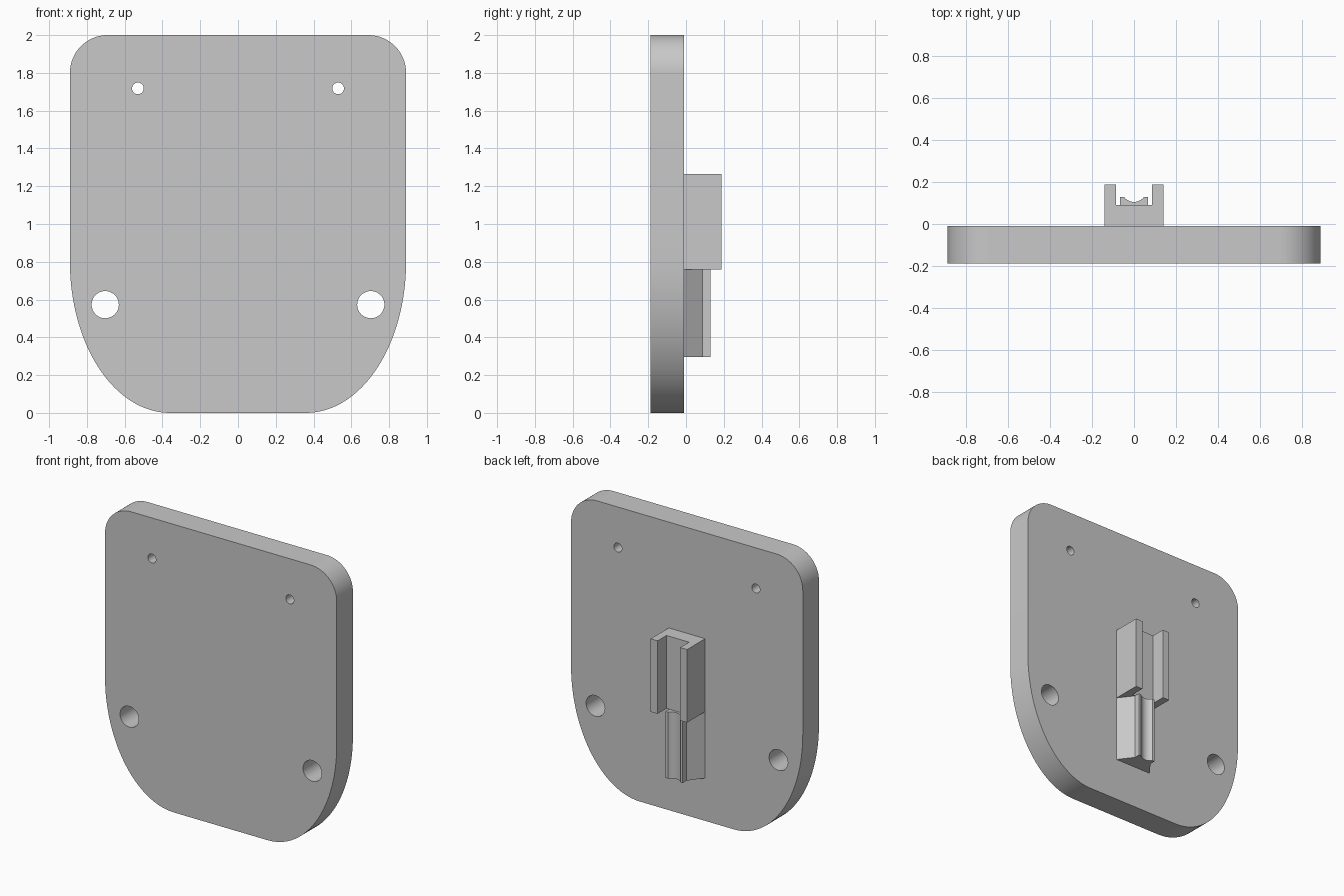
import bpy, bmesh, math

cube = bpy.data.objects.get("Cube")
if cube:
    bpy.data.objects.remove(cube, do_unlink=True)

GREY = (0.58, 0.58, 0.58, 1.0)
grey = bpy.data.materials.new("light_grey")
grey.use_nodes = True
grey.diffuse_color = GREY
grey.node_tree.nodes["Principled BSDF"].inputs["Base Color"].default_value = GREY


def arc(cx, cy, rx, ry, start, end, steps):
    """Points on an elliptical arc, angles in degrees."""
    angles = [math.radians(start + (end - start) * i / steps) for i in range(steps + 1)]
    return [(cx + rx * math.cos(a), cy + ry * math.sin(a)) for a in angles]


def mirrored(half):
    """Complete a right-hand half outline with its mirror image."""
    return half + [(-x, y) for x, y in reversed(half)]


def prism(name, outline, place, low, high):
    """Extrude an outline; place(u, v, depth) gives the 3D position."""
    bm = bmesh.new()
    face = bm.faces.new([bm.verts.new(place(u, v, low)) for u, v in outline])
    top = bmesh.ops.extrude_face_region(bm, geom=[face])
    start, end = place(0, 0, low), place(0, 0, high)
    shift = [e - s for s, e in zip(start, end)]
    bmesh.ops.translate(bm, vec=shift,
                        verts=[v for v in top["geom"] if isinstance(v, bmesh.types.BMVert)])
    bmesh.ops.recalc_face_normals(bm, faces=bm.faces)
    mesh = bpy.data.meshes.new(name)
    bm.to_mesh(mesh)
    bm.free()
    mesh.materials.append(grey)
    obj = bpy.data.objects.new(name, mesh)
    bpy.context.collection.objects.link(obj)
    return obj


def select(obj):
    bpy.ops.object.select_all(action='DESELECT')
    obj.select_set(True)
    bpy.context.view_layer.objects.active = obj


def upright(u, v, depth):
    return (u, depth, v)


def flat(u, v, depth):
    return (u, v, depth)


BACK = -0.01

# Backplate with small round top corners and long elliptical bottom corners
half_plate = (arc(0.36, 0.8, 0.53, 0.8, -90, 0, 32)
              + arc(0.69, 1.8, 0.2, 0.2, 0, 90, 20))
plate = prism("backplate", mirrored(half_plate), upright, -0.188, BACK)

# Two small upper holes and two large lower holes
for side in (-1, 1):
    for x, z, radius in ((0.53, 1.718, 0.031), (0.703, 0.573, 0.072)):
        circle = arc(side * x, z, radius, radius, 0, 360, 40)[:-1]
        cutter = prism("hole_cutter", circle, upright, -0.4, 0.2)
        cutter.hide_render = True
        select(plate)
        mod = plate.modifiers.new("hole", 'BOOLEAN')
        mod.operation = 'DIFFERENCE'
        mod.solver = 'EXACT'
        mod.object = cutter
        bpy.ops.object.modifier_apply(modifier=mod.name)
        bpy.data.objects.remove(cutter, do_unlink=True)

# Upper U-shaped channel
half_channel = [(0.14, BACK), (0.14, 0.188), (0.087, 0.188), (0.087, 0.09)]
channel = prism("upper_channel", mirrored(half_channel), flat, 0.758, 1.265)

# Lower rail: sloped flanks, raised ridge, rounded groove along its crest
half_rail = [(0.14, BACK), (0.066, 0.088), (0.066, 0.13)]
groove = arc(0, 0.165, 0.0595, 0.0595, -36, -144, 16)
rail_outline = half_rail + groove + [(-x, y) for x, y in reversed(half_rail)]
rail = prism("lower_rail", rail_outline, flat, 0.297, 0.758)

for obj in (plate, channel, rail):
    select(obj)
    bpy.ops.object.shade_smooth_by_angle(angle=math.radians(25))
